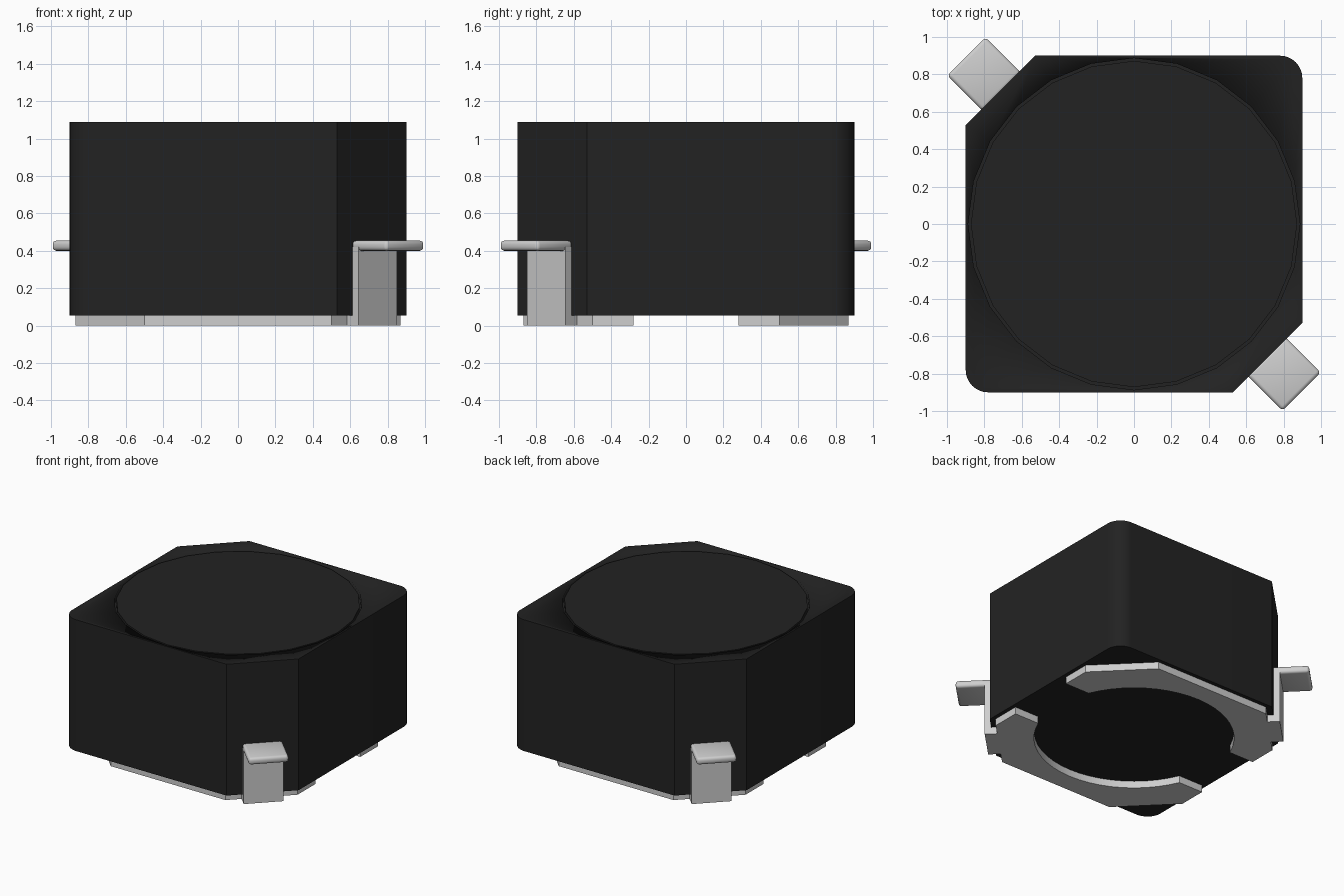
import bpy, bmesh, math
from mathutils import Matrix

if "Cube" in bpy.data.objects:
    bpy.data.objects.remove(bpy.data.objects["Cube"])


def material(name, v):
    m = bpy.data.materials.new(name)
    m.diffuse_color = (v, v, v, 1)
    m.use_nodes = True
    m.node_tree.nodes["Principled BSDF"].inputs["Base Color"].default_value = m.diffuse_color
    return m


BLACK = material("black ferrite", 0.016)
METAL = material("tinned metal", 0.62)


def prism(name, pts, z0, z1, mat, turn=0.0, bevel=0.0):
    """Extrude a flat outline from z0 to z1, turned about the z axis."""
    bm = bmesh.new()
    face = bm.faces.new([bm.verts.new((x, y, z0)) for x, y in pts])
    top = bmesh.ops.extrude_face_region(bm, geom=[face])["geom"]
    for v in top:
        if isinstance(v, bmesh.types.BMVert):
            v.co.z = z1
    if bevel:
        bmesh.ops.bevel(bm, geom=bm.edges[:], offset=bevel, segments=3,
                        profile=0.5, affect='EDGES')
    bmesh.ops.recalc_face_normals(bm, faces=bm.faces)
    bm.transform(Matrix.Rotation(turn, 4, 'Z'))
    me = bpy.data.meshes.new(name)
    bm.to_mesh(me)
    bm.free()
    me.materials.append(mat)
    ob = bpy.data.objects.new(name, me)
    bpy.context.collection.objects.link(ob)
    bpy.context.view_layer.objects.active = ob
    bpy.ops.object.select_all(action='DESELECT')
    ob.select_set(True)
    bpy.ops.object.shade_smooth_by_angle(angle=math.radians(31 if bevel or mat is BLACK else 14))
    return ob


def arc(cx, cy, r, a0, a1, n):
    angs = [math.radians(a0 + (a1 - a0) * i / n) for i in range(n + 1)]
    return [(cx + r * math.cos(a), cy + r * math.sin(a)) for a in angs]


def corner(out, across):
    """Point measured outwards and across the front right diagonal."""
    k = math.sqrt(0.5)
    return ((out + across) * k, (across - out) * k)


BASE, TOP, H, CUT, R = 0.055, 1.09, 0.9, 0.53, 0.12

# Body: square with two cut and two rounded corners
half = [(CUT, -H), (H, -CUT)] + arc(H - R, H - R, R, 0, 90, 8)
body = prism("body", half + [(-x, -y) for x, y in half], BASE, TOP, BLACK)

# Round recess in the top, refilled by the core to leave a thin groove
cutter = prism("recess_cutter", arc(0, 0, 0.887, 0, 345, 23), 1.04, 1.2, BLACK)
cutter.hide_render = True
mod = body.modifiers.new("recess", 'BOOLEAN')
mod.object, mod.operation, mod.solver = cutter, 'DIFFERENCE', 'EXACT'
bpy.context.view_layer.objects.active = body
bpy.ops.object.modifier_apply(modifier="recess")
bpy.data.objects.remove(cutter)
prism("core_top", arc(0, 0, 0.872, 0, 345, 23), 1.02, TOP, BLACK)

# Terminals: C-shaped base plate, upright strip and outward foot, made twice
E, C, END, HOLE, W = 0.87, 0.5, 0.28, 0.715, 0.145
INNER, OUTER, TIP = 1.0, 1.058, 1.268
chamfer = (E + C) * math.sqrt(0.5)
a = math.degrees(math.asin(END / HOLE))
plate = [(-E, -END), (-E, -C), (-C, -E), (C, -E),
         corner(chamfer, -W), corner(OUTER, -W), corner(OUTER, W), corner(chamfer, W),
         (E, -C), (E, -END)] + arc(0, 0, HOLE, -a, a - 180, 20)


def block(r0, r1):
    return [corner(r0, -W), corner(r1, -W), corner(r1, W), corner(r0, W)]


for side, turn in (("front", 0), ("back", math.pi)):
    prism(side + "_base_plate", plate, 0, BASE, METAL, turn)
    prism(side + "_upright", block(INNER, OUTER), BASE, 0.42, METAL, turn)
    prism(side + "_foot", block(INNER, TIP), 0.4, 0.455, METAL, turn, 0.02)
